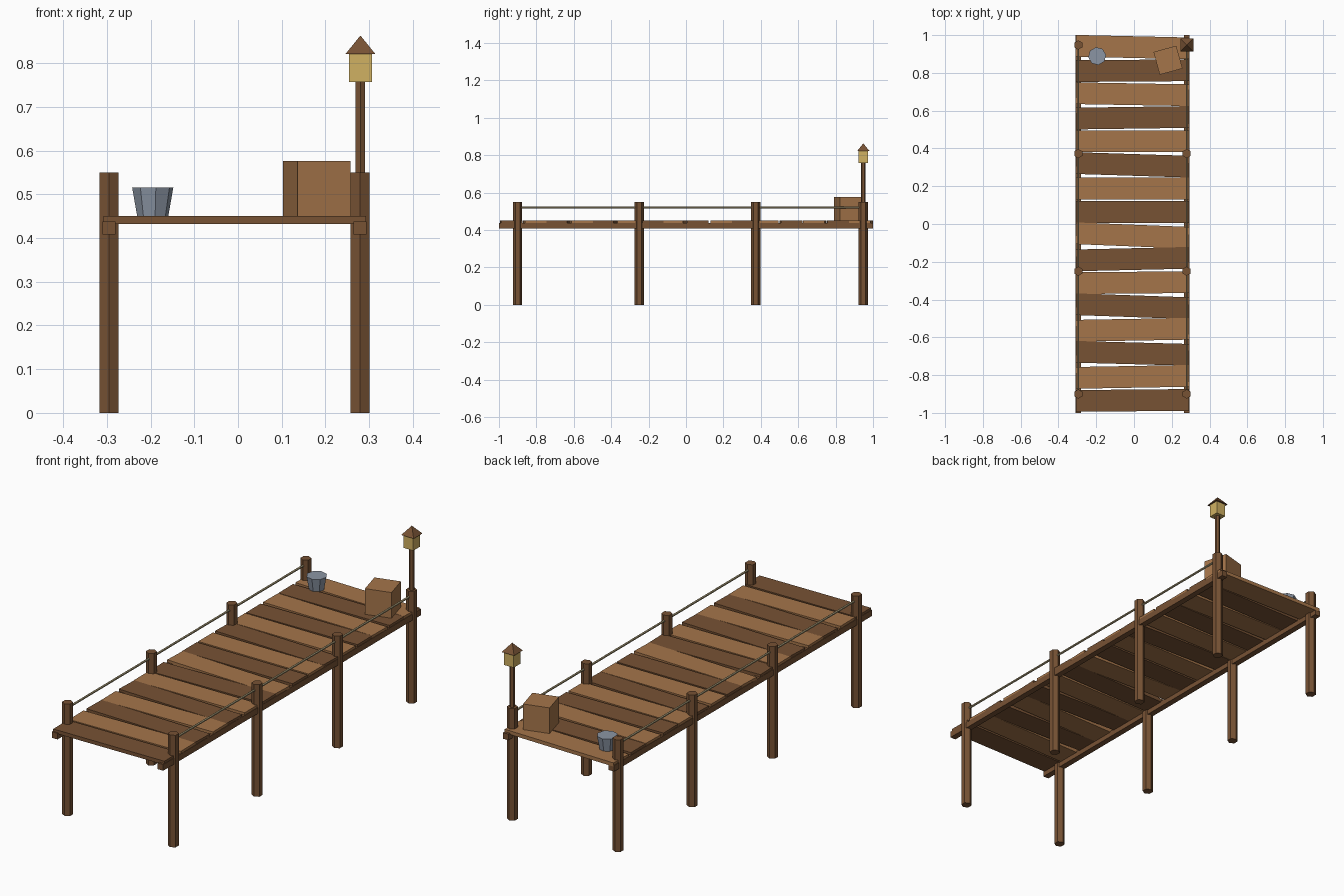
import bpy
from math import radians, sqrt, pi

cube = bpy.data.objects.get("Cube")
if cube:
    bpy.data.objects.remove(cube, do_unlink=True)


def material(name, rgb):
    """Make a flat material from an 8-bit sRGB colour."""
    linear = [((c / 255 + 0.055) / 1.055) ** 2.4 for c in rgb] + [1]
    mat = bpy.data.materials.new(name)
    mat.use_nodes = True
    mat.diffuse_color = linear
    mat.node_tree.nodes["Principled BSDF"].inputs["Base Color"].default_value = linear
    return mat


LIGHT_WOOD = material("light_wood", (165, 117, 74))
DARK_WOOD = material("dark_wood", (119, 82, 52))
ROPE = material("rope", (172, 158, 122))
METAL = material("bucket_metal", (139, 149, 164))
GLOW = material("lantern_glass", (208, 177, 98))


def finish(name, mat):
    obj = bpy.context.object
    obj.name = name
    obj.data.materials.append(mat)
    return obj


def box(name, mat, centre, size, turn=0):
    bpy.ops.mesh.primitive_cube_add(size=1, location=centre, rotation=(0, 0, turn))
    bpy.context.object.scale = size
    return finish(name, mat)


def frustum(name, mat, x, y, z0, z1, r0, r1, sides=6, turn=0):
    bpy.ops.mesh.primitive_cone_add(vertices=sides, radius1=r0, radius2=r1, depth=z1 - z0,
                                    location=(x, y, (z0 + z1) / 2), rotation=(0, 0, turn))
    return finish(name, mat)


MID_X = -0.008
DECK_Z = 0.45
POST_Y = (-0.90, -0.25, 0.373, 0.948)
LAMP_X, LAMP_Y = 0.28, POST_Y[-1]

# Deck planks: alternating tones, each slightly skewed (degrees)
skews = (0.5, 1, -1.5, 1, -2, 0.5, 1.3, -2.3, 0, 0, -1.8, 0, 0.8, -1, 0.4, -1.3)
for i, skew in enumerate(skews):
    y = -0.934 + i * 0.1247
    box(f"plank_{i + 1}", LIGHT_WOOD if i % 2 else DARK_WOOD,
        (MID_X, y, DECK_Z - 0.009), (0.6, 0.115, 0.018), radians(skew))

# Beams, posts and ropes on both sides
for side, sign in (("left", 1), ("right", -1)):
    x = MID_X + sign * 0.287
    box(f"{side}_beam", DARK_WOOD, (x, 0, 0.423), (0.03, 2, 0.03))
    for i, y in enumerate(POST_Y):
        frustum(f"{side}_post_{i + 1}", DARK_WOOD, x, y, 0, 0.55, 0.0245, 0.0245)
    for i, (a, b) in enumerate(zip(POST_Y, POST_Y[1:])):
        bpy.ops.mesh.primitive_cylinder_add(vertices=6, radius=0.0055, depth=b - a,
                                            location=(x, (a + b) / 2, 0.521),
                                            rotation=(pi / 2, 0, 0))
        finish(f"{side}_rope_{i + 1}", ROPE)

# Lantern on a slim pole above the back left post
frustum("lantern_pole", DARK_WOOD, LAMP_X, LAMP_Y, 0.45, 0.757, 0.0125, 0.0125)
box("lantern_body", GLOW, (LAMP_X, LAMP_Y, 0.789), (0.052, 0.052, 0.064))
frustum("lantern_roof", DARK_WOOD, LAMP_X, LAMP_Y, 0.821, 0.863, 0.068 / sqrt(2), 0, 4, pi / 4)

# Crate and bucket standing on the deck
box("crate", LIGHT_WOOD, (0.18, 0.867, DECK_Z + 0.063), (0.125, 0.125, 0.126), radians(15.5))
frustum("bucket", METAL, -0.195, 0.889, DECK_Z, 0.515, 0.036, 0.0475, 8, radians(8.6))
